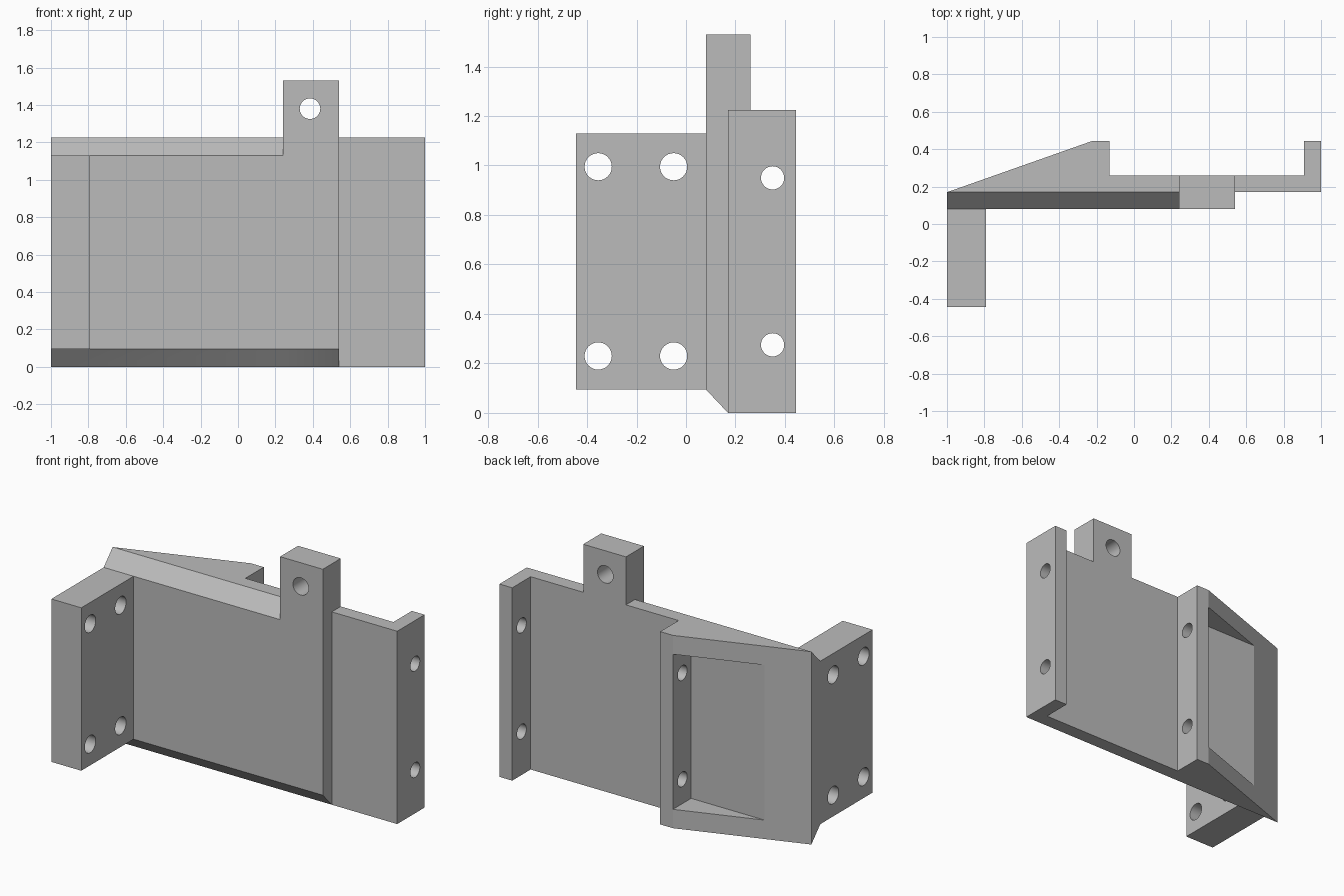
import bpy, bmesh, math
from mathutils import Matrix, Vector

cube = bpy.data.objects.get("Cube")
if cube:
    bpy.data.objects.remove(cube, do_unlink=True)

grey = bpy.data.materials.new("plain grey")
grey.use_nodes = True
COLOUR = (0.5, 0.5, 0.5, 1)
grey.diffuse_color = COLOUR
grey.node_tree.nodes["Principled BSDF"].inputs["Base Color"].default_value = COLOUR


def add_object(name, bm):
    bmesh.ops.recalc_face_normals(bm, faces=bm.faces)
    mesh = bpy.data.meshes.new(name)
    bm.to_mesh(mesh)
    bm.free()
    mesh.materials.append(grey)
    obj = bpy.data.objects.new(name, mesh)
    bpy.context.collection.objects.link(obj)
    return obj


def prism(name, profile, axis, start, end):
    """Extrude a closed profile along x (profile in y, z) or z (profile in x, y)."""
    bm = bmesh.new()
    place = (lambda a, b: (start, a, b)) if axis == "x" else (lambda a, b: (a, b, start))
    face = bm.faces.new([bm.verts.new(place(a, b)) for a, b in profile])
    step = Vector((end - start, 0, 0) if axis == "x" else (0, 0, end - start))
    moved = bmesh.ops.extrude_face_region(bm, geom=[face], use_keep_orig=True)["geom"]
    bmesh.ops.translate(bm, vec=step, verts=[v for v in moved if isinstance(v, bmesh.types.BMVert)])
    return add_object(name, bm)


def drill(name, centre, radius, length, axis):
    """Cylinder cutter along x or y."""
    turn = Matrix.Rotation(math.pi / 2, 4, "Y" if axis == "x" else "X")
    bm = bmesh.new()
    bmesh.ops.create_cone(bm, cap_ends=True, segments=32, radius1=radius, radius2=radius,
                          depth=length, matrix=Matrix.Translation(centre) @ turn)
    return add_object(name, bm)


def combine(target, tool, operation):
    """Apply a boolean and discard the tool."""
    tool.hide_render = True
    mod = target.modifiers.new(operation, "BOOLEAN")
    mod.operation, mod.object, mod.solver = operation, tool, "EXACT"
    bpy.context.view_layer.objects.active = target
    bpy.ops.object.modifier_apply(modifier=mod.name)
    bpy.data.objects.remove(tool, do_unlink=True)


FRONT, MID, BACK, RIM = 0.08, 0.17, 0.26, 0.445
TOP, LOW, HIGH = 1.225, 0.095, 1.13

# Back plate with the wedge on one end and the mounting lip on the other
bracket = prism("mounting_bracket", [
    (-1, MID), (-0.22, RIM), (-0.13, RIM), (-0.13, BACK),
    (0.91, BACK), (0.91, RIM), (1, RIM), (1, MID)], "z", 0, TOP)

# Raised front pad with chamfered top and bottom
combine(bracket, prism("front_pad", [
    (MID, 0), (FRONT, LOW), (FRONT, HIGH), (MID, TOP)], "x", -1, 0.24), "UNION")

# Pad end that rises into the upright tab
combine(bracket, prism("upright_tab", [
    (MID, 0), (FRONT, LOW), (FRONT, 1.53), (BACK, 1.53), (BACK, TOP), (MID, TOP)],
    "x", 0.24, 0.54), "UNION")

# Thick flange standing out from the front
combine(bracket, prism("side_flange", [
    (-RIM, LOW), (FRONT, LOW), (FRONT, HIGH), (-RIM, HIGH)], "x", -1, -0.79), "UNION")

# Pocket in the sloping back of the wedge
combine(bracket, prism("pocket_cutter", [
    (-0.8, 0.263), (-0.22, 0.263), (-0.22, 0.6), (-0.8, 0.6)], "z", 0.12, 1.105), "DIFFERENCE")

# Bolt holes: tab, flange, then lip and wedge wall in line
combine(bracket, drill("tab_hole", (0.385, 0.17, 1.38), 0.055, 0.5, "y"), "DIFFERENCE")
for y in (-0.355, -0.05):
    for z in (0.23, 0.995):
        combine(bracket, drill("flange_hole", (-0.9, y, z), 0.055, 0.5, "x"), "DIFFERENCE")
for z in (0.275, 0.95):
    for x in (0.95, -0.17):
        combine(bracket, drill("lip_hole", (x, 0.35, z), 0.047, 0.3, "x"), "DIFFERENCE")

# Round hole walls, crisp edges elsewhere
bpy.ops.object.select_all(action="DESELECT")
bracket.select_set(True)
bpy.context.view_layer.objects.active = bracket
bpy.ops.object.shade_smooth_by_angle(angle=math.radians(15))
